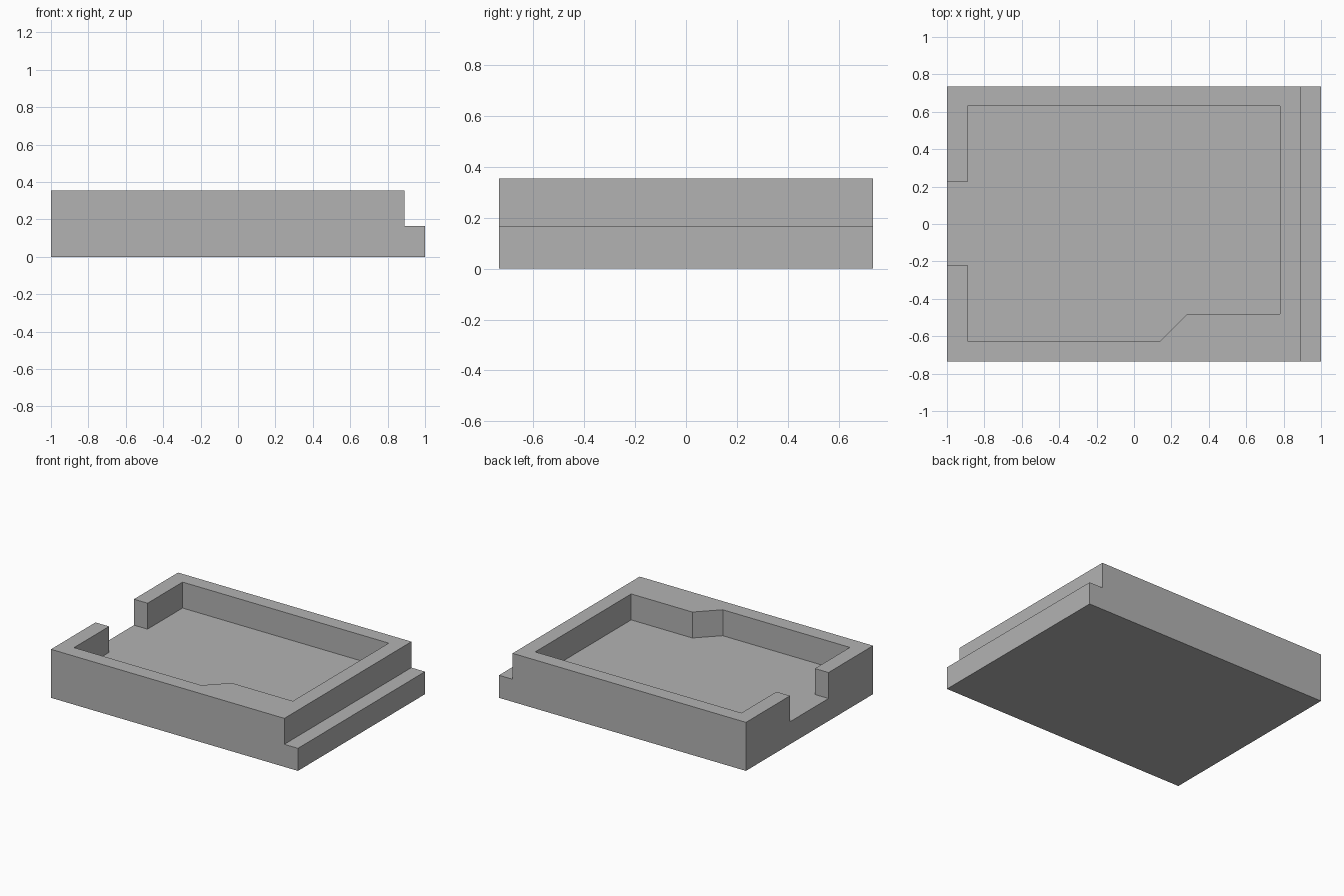
import bpy
import bmesh
from mathutils import Vector

cube = bpy.data.objects.get("Cube")
if cube:
    bpy.data.objects.remove(cube, do_unlink=True)

HALF_Y, FLOOR, TOP = 0.735, 0.165, 0.355

grey = bpy.data.materials.new("plain grey")
grey.use_nodes = True
colour = (0.45, 0.45, 0.45, 1)
grey.diffuse_color = colour
grey.node_tree.nodes["Principled BSDF"].inputs["Base Color"].default_value = colour


def prism(name, points, offset):
    """Extrude a closed outline of 3D points along an offset."""
    bm = bmesh.new()
    face = bm.faces.new([bm.verts.new(p) for p in points])
    result = bmesh.ops.extrude_face_region(bm, geom=[face], use_keep_orig=True)
    verts = [v for v in result["geom"] if isinstance(v, bmesh.types.BMVert)]
    bmesh.ops.translate(bm, verts=verts, vec=Vector(offset))
    bmesh.ops.recalc_face_normals(bm, faces=bm.faces)
    mesh = bpy.data.meshes.new(name)
    bm.to_mesh(mesh)
    bm.free()
    mesh.materials.append(grey)
    obj = bpy.data.objects.new(name, mesh)
    bpy.context.collection.objects.link(obj)
    return obj


# Tray body: stepped side profile with a low ledge on its left end
profile = [(-1, 0), (1, 0), (1, FLOOR), (0.89, FLOOR), (0.89, TOP), (-1, TOP)]
tray = prism("tray_body", [(x, -HALF_Y, z) for x, z in profile], (0, 2 * HALF_Y, 0))

# Pocket with a thickened front corner and an open doorway on the right end
pocket = [(-1.1, -0.22), (-0.89, -0.22), (-0.89, -0.625), (0.14, -0.625),
          (0.285, -0.48), (0.78, -0.48), (0.78, 0.63), (-0.89, 0.63),
          (-0.89, 0.225), (-1.1, 0.225)]
cutter = prism("pocket_cutter", [(x, y, FLOOR) for x, y in pocket], (0, 0, 0.5))
cutter.hide_render = True

# Carve the pocket and discard the cutter
cut = tray.modifiers.new("pocket", 'BOOLEAN')
cut.operation = 'DIFFERENCE'
cut.solver = 'EXACT'
cut.object = cutter
bpy.context.view_layer.objects.active = tray
bpy.ops.object.modifier_apply(modifier=cut.name)
bpy.data.objects.remove(cutter, do_unlink=True)
